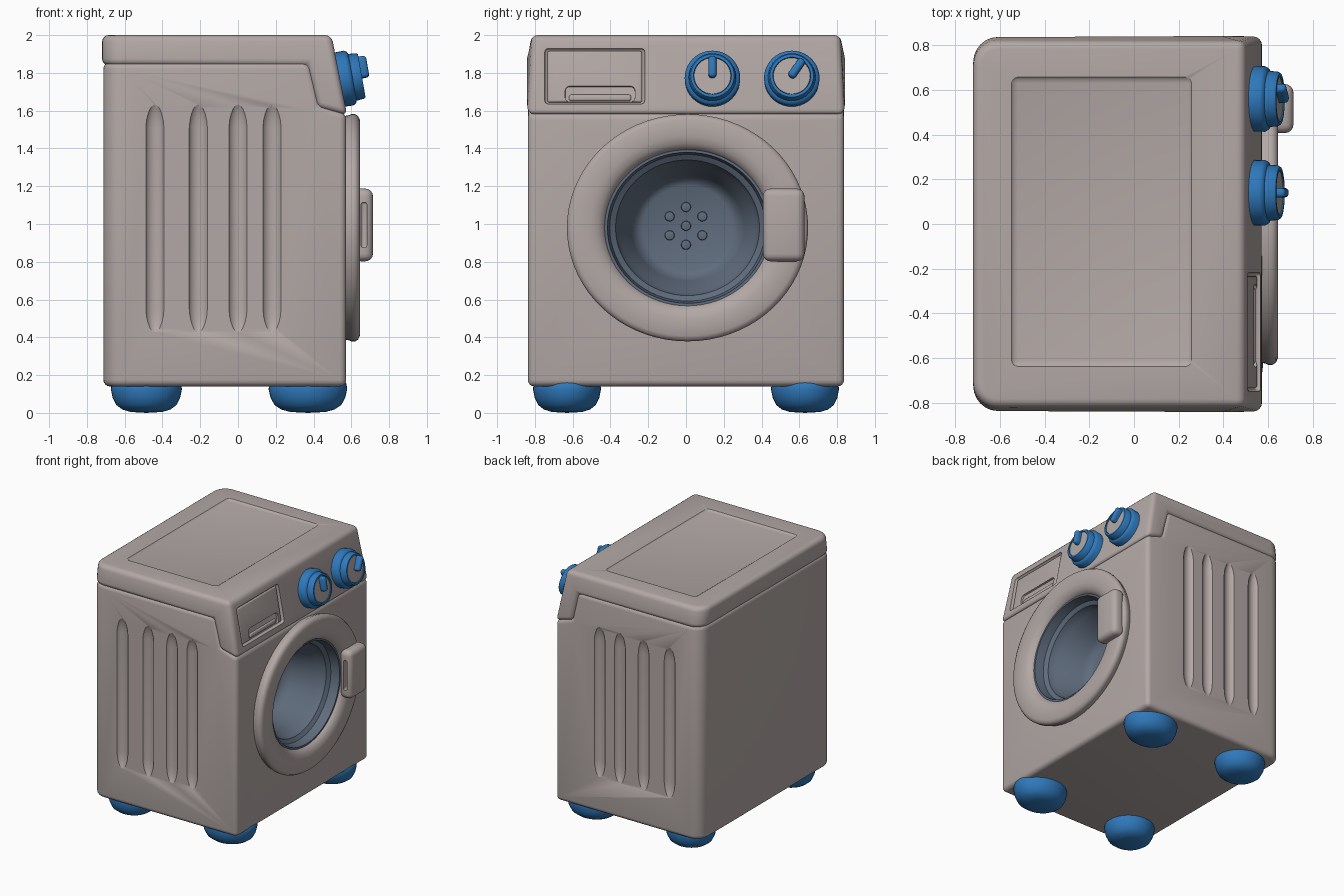
import bpy, bmesh, math
from mathutils import Matrix, Vector

if "Cube" in bpy.data.objects:
    bpy.data.objects.remove(bpy.data.objects["Cube"])


def material(name, rgb):
    m = bpy.data.materials.new(name)
    m.diffuse_color = (*rgb, 1)
    m.use_nodes = True
    m.node_tree.nodes["Principled BSDF"].inputs["Base Color"].default_value = m.diffuse_color
    return m


GREY = material("warm_grey", (0.45, 0.395, 0.38))
BLUE = material("blue", (0.028, 0.19, 0.50))
SLATE = material("slate_blue", (0.115, 0.15, 0.205))
TO_X = Matrix.Rotation(math.pi / 2, 4, 'Y')      # turns the z axis to x
TILT = math.atan(0.075 / 0.42)                   # lean of the control panel


def finish(name, bm, mat, matrix=Matrix()):
    bmesh.ops.transform(bm, matrix=matrix, verts=bm.verts)
    bmesh.ops.recalc_face_normals(bm, faces=bm.faces)
    me = bpy.data.meshes.new(name)
    bm.to_mesh(me)
    bm.free()
    ob = bpy.data.objects.new(name, me)
    bpy.context.collection.objects.link(ob)
    me.materials.append(mat)
    smooth(ob)
    return ob


def smooth(ob):
    bpy.ops.object.select_all(action='DESELECT')
    ob.select_set(True)
    bpy.context.view_layer.objects.active = ob
    bpy.ops.object.shade_smooth_by_angle(angle=math.radians(40))


def lathe(name, profile, mat, matrix, closed=False, steps=56):
    """Profile of (radius, height) spun about z."""
    bm = bmesh.new()
    vs = [bm.verts.new((r, 0, h)) for r, h in profile]
    es = [bm.edges.new(p) for p in zip(vs, vs[1:])]
    if closed:
        es.append(bm.edges.new((vs[-1], vs[0])))
    bmesh.ops.spin(bm, geom=vs + es, cent=(0, 0, 0), axis=(0, 0, 1),
                   angle=2 * math.pi, steps=steps)
    bmesh.ops.remove_doubles(bm, verts=bm.verts, dist=1e-4)
    return finish(name, bm, mat, matrix)


def box(name, size, mat, matrix, bevel=0.0):
    bm = bmesh.new()
    bmesh.ops.create_cube(bm, size=1)
    bmesh.ops.scale(bm, vec=size, verts=bm.verts)
    if bevel:
        bmesh.ops.bevel(bm, geom=bm.edges[:], offset=bevel, segments=4,
                        profile=0.5, affect='EDGES')
    return finish(name, bm, mat, matrix)


def shell(name, profile, half, back_radius, radius, taper=1.0):
    """Side profile (x, z) extruded across y, with soft edges."""
    bm = bmesh.new()
    f = bm.faces.new([bm.verts.new((x, -half, z)) for x, z in profile])
    ext = bmesh.ops.extrude_face_region(bm, geom=[f])['geom']
    bmesh.ops.translate(bm, vec=(0, 2 * half, 0),
                        verts=[v for v in ext if isinstance(v, bmesh.types.BMVert)])
    bmesh.ops.recalc_face_normals(bm, faces=bm.faces)
    for v in bm.verts:
        if v.co.z > 1.95:
            v.co.y *= taper
    back = [e for e in bm.edges if all(v.co.x < -0.7 for v in e.verts)
            and abs(e.verts[0].co.z - e.verts[1].co.z) > 0.1]
    bmesh.ops.bevel(bm, geom=back, offset=back_radius, segments=6,
                    profile=0.5, affect='EDGES')
    sharp = [e for e in bm.edges if e.calc_face_angle(0) > math.radians(35)]
    bmesh.ops.bevel(bm, geom=sharp, offset=radius, segments=4,
                    profile=0.5, affect='EDGES')
    return finish(name, bm, GREY)


def cut(ob, cutters):
    for c in cutters:
        c.hide_render = True
        m = ob.modifiers.new("cut", 'BOOLEAN')
        m.operation, m.solver, m.object = 'DIFFERENCE', 'EXACT', c
    bpy.context.view_layer.update()
    ev = ob.evaluated_get(bpy.context.evaluated_depsgraph_get())
    me = bpy.data.meshes.new_from_object(ev)
    ob.modifiers.clear()
    ob.data = me
    for c in cutters:
        bpy.data.objects.remove(c)
    smooth(ob)


def panel(y, z, out=0.0):
    """Frame on the leaning control panel, local x pointing outward."""
    x = 0.575 - (z - 1.58) * math.tan(TILT)
    return (Matrix.Translation((x, y, z)) @ Matrix.Rotation(-TILT, 4, 'Y')
            @ Matrix.Translation((out, 0, 0)))


# Cabinet with side grooves and the drum opening
cabinet = shell("cabinet", [(-0.713, 0.14), (0.573, 0.14), (0.573, 1.585),
                            (0.43, 1.63), (0.38, 1.855), (-0.713, 1.855)],
                0.837, 0.10, 0.035)
cutters = []
for x in (-0.44, -0.21, 0.0, 0.18):
    for s in (-1, 1):
        bm = bmesh.new()
        bmesh.ops.create_uvsphere(bm, u_segments=24, v_segments=13, radius=1)
        for v in bm.verts:
            v.co = Vector((v.co.x * 0.055, v.co.y * 0.05,
                           v.co.z * 0.16 + math.copysign(0.46, v.co.z)))
        cutters.append(finish("groove_cutter", bm, GREY,
                              Matrix.Translation((x, s * 0.86, 1.03))))
DOOR = Matrix.Translation((0, 0.008, 0.98)) @ Matrix.Diagonal((1, 1.03, 0.97, 1)) @ TO_X
cutters.append(lathe("opening_cutter", [(0, 0.08), (0.46, 0.08), (0.46, 0.8), (0, 0.8)],
                     GREY, DOOR))
cut(cabinet, cutters)

# Lid and control panel in one piece, with top inset and drawer recess
lid = shell("lid_and_panel", [(-0.72, 1.84), (-0.72, 2.0), (0.495, 2.0),
                              (0.578, 1.575), (0.42, 1.615), (0.365, 1.84)],
            0.842, 0.11, 0.035, 0.972)
cut(lid, [
    box("top_cutter", (0.83, 1.32, 0.1), GREY, Matrix.Translation((-0.145, 0.01, 2.038)), 0.04),
    box("drawer_cutter", (0.10, 0.53, 0.30), GREY, panel(-0.483, 1.783, 0.025), 0.02),
])

# Detergent drawer with a finger slot
drawer = box("drawer_front", (0.05, 0.50, 0.275), GREY, panel(-0.483, 1.783, -0.036), 0.01)
cut(drawer, [box("slot_cutter", (0.08, 0.37, 0.085), GREY, panel(-0.455, 1.69, -0.005), 0.025)])
box("drawer_grip", (0.03, 0.33, 0.035), GREY, panel(-0.455, 1.672, -0.03), 0.012)

# Knobs: blue ring, grey face, blue pointer
for side, y, turn in (("left", 0.14, 0.0), ("right", 0.56, -0.6)):
    lathe(side + "_knob", [(0, -0.03), (0.145, -0.03), (0.147, 0.045), (0.138, 0.06),
                           (0.126, 0.065), (0.122, 0.105), (0.115, 0.115),
                           (0.10, 0.115), (0.098, 0.10), (0, 0.10)],
          BLUE, panel(y, 1.765) @ TO_X, steps=40)
    lathe(side + "_knob_face", [(0, 0.09), (0.099, 0.09), (0.097, 0.11), (0, 0.112)],
          GREY, panel(y, 1.765) @ TO_X, steps=40)
    box(side + "_knob_pointer", (0.065, 0.042, 0.115), BLUE,
        panel(y, 1.765) @ Matrix.Rotation(turn, 4, 'X')
        @ Matrix.Translation((0.122, 0, 0.045)), 0.018)

# Door ring
lathe("door_ring", [(0.605, 0.54), (0.615, 0.59), (0.62, 0.60), (0.62, 0.62),
                    (0.61, 0.636), (0.59, 0.645), (0.50, 0.645), (0.46, 0.635),
                    (0.435, 0.615), (0.42, 0.59), (0.42, 0.54)],
      GREY, DOOR, closed=True, steps=72)

# Drum bowl with raised studs
lathe("drum", [(0, 0.20), (0.23, 0.20), (0.26, 0.215), (0.29, 0.26), (0.33, 0.42),
               (0.355, 0.45), (0.37, 0.51), (0.40, 0.53), (0.412, 0.60), (0.43, 0.60),
               (0.45, 0.55), (0.45, 0.12), (0, 0.12)],
      SLATE, DOOR, steps=64)
for i in range(7):
    a = i * math.pi / 3
    r = 0.1 if i < 6 else 0
    lathe("drum_stud", [(0.028, -0.01), (0.024, 0.012), (0, 0.018)], SLATE,
          Matrix.Translation((0.20, r * math.sin(a), 0.99 + r * math.cos(a))) @ TO_X, steps=16)

# Door handle with a grip slot on its inner side
handle = box("door_handle", (0.105, 0.22, 0.385), GREY,
             Matrix.Translation((0.662, 0.517, 0.995)), 0.04)
cut(handle, [box("grip_cutter", (0.03, 0.12, 0.24), GREY,
                 Matrix.Translation((0.667, 0.42, 0.995)), 0.012)])

# Feet
for end, x, rx in (("back", -0.485, 0.188), ("front", 0.37, 0.208)):
    for side, y in (("left", -0.63), ("right", 0.63)):
        lathe(f"{end}_{side}_foot",
              [(0, 0), (0.45, 0.005), (0.68, 0.018), (0.85, 0.042), (0.95, 0.08),
               (1, 0.125), (0.98, 0.155), (0.9, 0.172), (0.7, 0.18), (0, 0.18)],
              BLUE, Matrix.Translation((x, y, 0)) @ Matrix.Diagonal((rx, 0.18, 1, 1)), steps=40)
